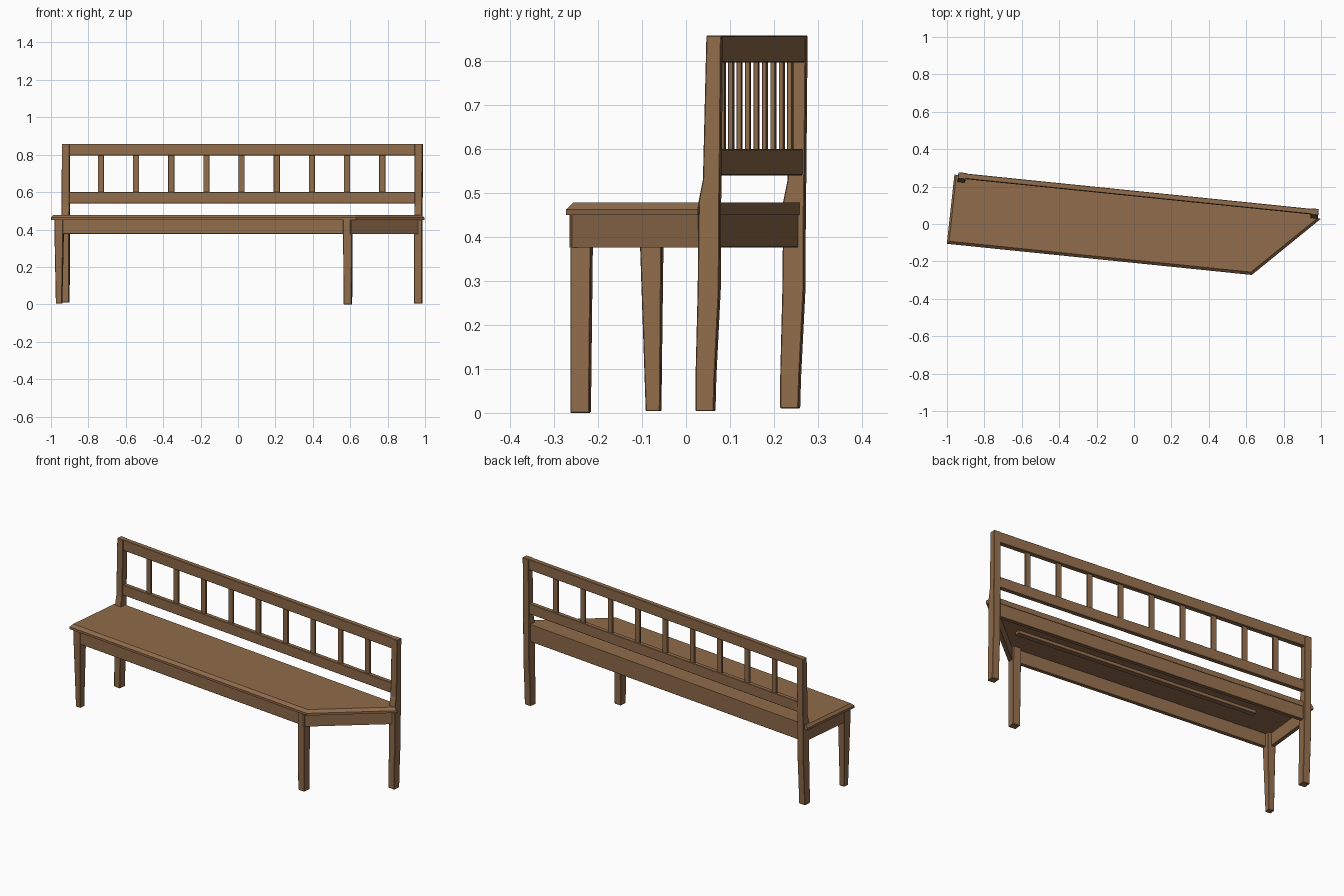
import bpy, bmesh, math
from mathutils import Matrix

if "Cube" in bpy.data.objects:
    bpy.data.objects.remove(bpy.data.objects["Cube"])

# whole bench is turned slightly about z
TURN = Matrix.Rotation(math.radians(-5.83), 4, 'Z')

wood = bpy.data.materials.new("brown wood")
wood.diffuse_color = (0.28, 0.15, 0.07, 1)
wood.use_nodes = True
wood.node_tree.nodes["Principled BSDF"].inputs["Base Color"].default_value = wood.diffuse_color


def loft(name, rings, bevel=0.0):
    """Closed solid through (z, outline) rings, outlines counter-clockwise."""
    bm = bmesh.new()
    loops = [[bm.verts.new((x, y, z)) for x, y in pts] for z, pts in rings]
    n = len(loops[0])
    for a, b in zip(loops, loops[1:]):
        for i in range(n):
            j = (i + 1) % n
            bm.faces.new((a[i], a[j], b[j], b[i]))
    bm.faces.new(loops[0][::-1])
    bm.faces.new(loops[-1])
    bmesh.ops.recalc_face_normals(bm, faces=bm.faces)
    bm.transform(TURN)
    me = bpy.data.meshes.new(name)
    bm.to_mesh(me)
    bm.free()
    me.materials.append(wood)
    ob = bpy.data.objects.new(name, me)
    bpy.context.collection.objects.link(ob)
    if bevel:
        m = ob.modifiers.new("edge", 'BEVEL')
        m.width = bevel
        m.segments = 1
        m.limit_method = 'ANGLE'
    return ob


def rect(x0, x1, y0, y1):
    return [(x0, y0), (x1, y0), (x1, y1), (x0, y1)]


def box(name, x0, x1, y0, y1, z0, z1, bevel=0.002):
    return loft(name, [(z0, rect(x0, x1, y0, y1)), (z1, rect(x0, x1, y0, y1))], bevel)


# seat board with clipped right corner and chamfered top edge
edge = [(-.985, -.207), (.654, -.207), (.990, .128), (.955, .134), (.955, .165), (-.982, .165)]
top = [(-.973, -.192), (.648, -.192), (.970, .128), (.955, .134), (.955, .165), (-.972, .165)]
loft("seat", [(.450, edge), (.463, edge), (.478, top)])

# aprons below the seat
box("front_apron", -.945, .60, -.194, -.172, .376, .452)
box("back_apron", -.945, .95, .140, .162, .376, .452)
box("left_apron", -.962, -.940, -.17, .15, .376, .452)
diag = [(.625, -.203), (.955, .125), (.940, .140), (.610, -.188)]
loft("corner_apron", [(.376, diag), (.452, diag)])
box("seat_batten", -.75, .70, -.035, -.005, .432, .452)

# front legs, tapered to the foot
loft("front_left_leg", [(.004, rect(-.960, -.928, -.187, -.154)),
                        (.375, rect(-.966, -.920, -.199, -.150)),
                        (.452, rect(-.966, -.920, -.199, -.150))], .002)
loft("front_right_leg", [(0, rect(.588, .630, -.200, -.157)),
                         (.375, rect(.585, .632, -.200, -.153)),
                         (.452, rect(.585, .632, -.200, -.153))], .002)

# back posts: leg below, thinner upright above the seat
for name, x0, x1, foot in (("back_left_post", -.962, -.921, .01),
                           ("back_right_post", .934, .975, .004)):
    loft(name, [(foot, rect(x0, x1, .121, .163)),
                (.08, rect(x0, x1, .121, .165)),
                (.28, rect(x0, x1, .126, .175)),
                (.48, rect(x0, x1, .128, .176)),
                (.53, rect(x0, x1, .138, .177)),
                (.858, rect(x0, x1, .146, .180))], .002)

# backrest rails and slats
box("top_rail", -.93, .945, .149, .177, .797, .858)
box("lower_rail", -.93, .945, .147, .172, .540, .600)
for i in range(9):
    x = -.753 + i * .189
    box("back_slat_%d" % (i + 1), x - .016, x + .016, .156, .167, .595, .80, .001)
